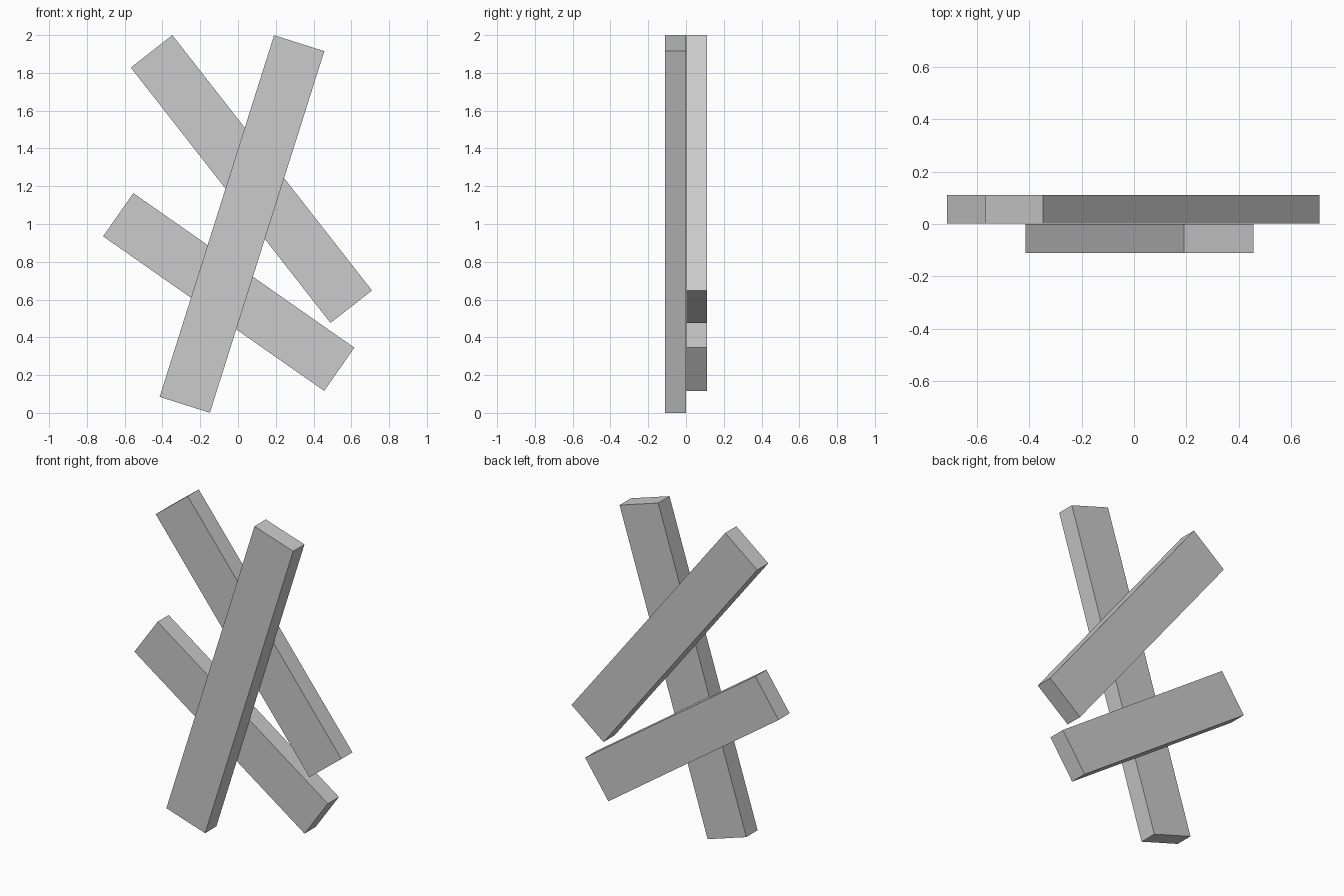
import bpy
from math import atan2

if "Cube" in bpy.data.objects:
    bpy.data.objects.remove(bpy.data.objects["Cube"])

WIDTH = 0.279


def plank(name, centre, axis, length, y0, y1):
    """Flat board in the xz plane, long side along axis (x, z)."""
    bpy.ops.mesh.primitive_cube_add(size=1)
    ob = bpy.context.object
    ob.name = name
    ob.location = (centre[0], (y0 + y1) / 2, centre[1])
    ob.scale = (WIDTH, y1 - y0, length)
    ob.rotation_euler = (0, atan2(axis[0], axis[1]), 0)
    return ob


# Long front board leaning right
plank("front_plank", (0.021, 1.0), (0.605, 1.912), 2.008, -0.111, 0.0)
# Two back boards crossing behind it
plank("upper_back_plank", (0.071, 1.238), (-1.057, 1.352), 1.716, 0.002, 0.111)
plank("lower_back_plank", (-0.049, 0.64), (-1.17, 0.818), 1.428, 0.002, 0.111)
